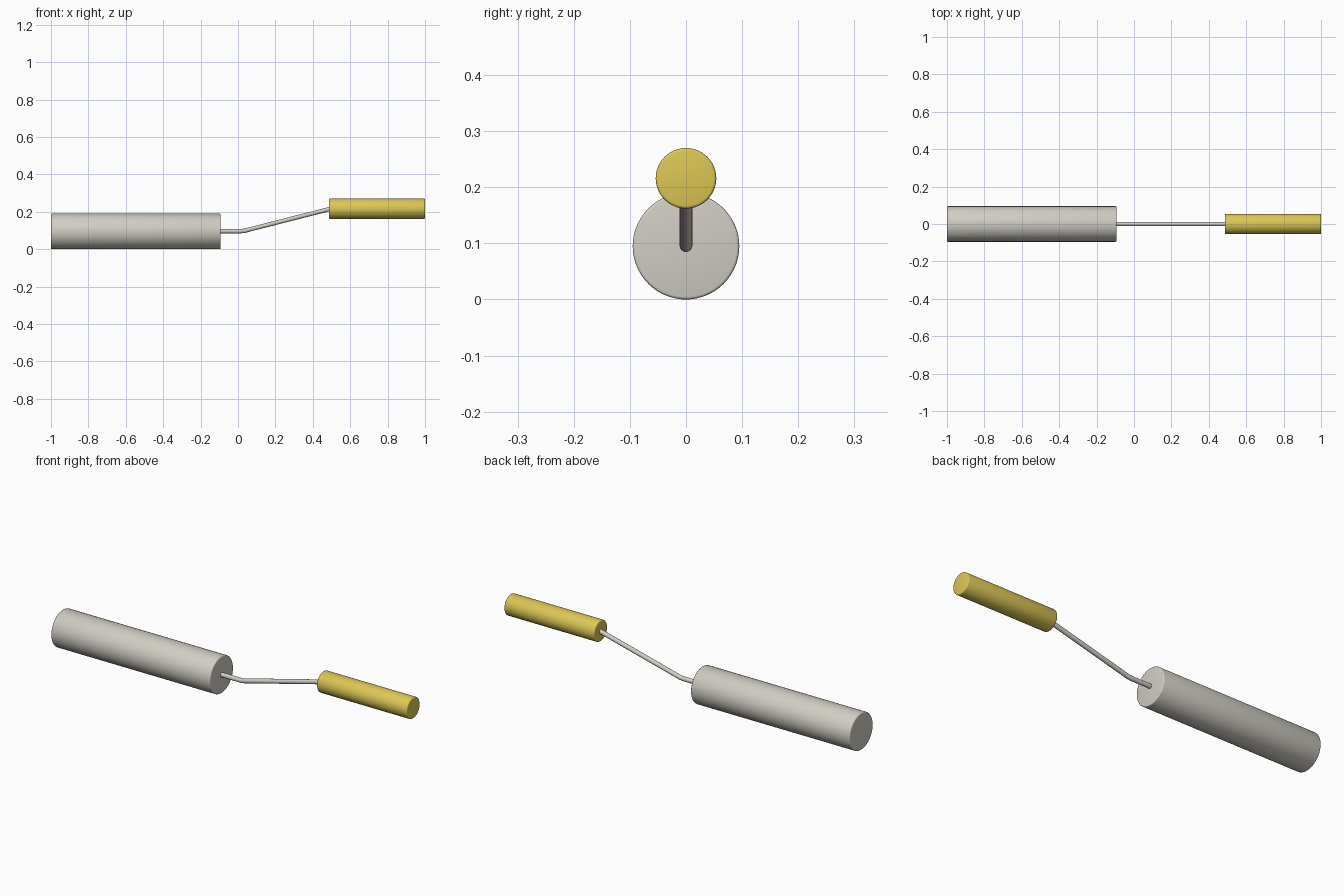
import bpy
import math

cube = bpy.data.objects.get("Cube")
if cube:
    bpy.data.objects.remove(cube, do_unlink=True)


def make_material(name, color):
    mat = bpy.data.materials.new(name)
    mat.use_nodes = True
    mat.diffuse_color = (*color, 1)
    mat.node_tree.nodes["Principled BSDF"].inputs["Base Color"].default_value = (*color, 1)
    return mat


def rounded_cylinder(name, x_start, x_end, z, radius, mat, edge=0.005):
    """Cylinder along x with softly rounded end rims."""
    bpy.ops.mesh.primitive_cylinder_add(
        vertices=64, radius=radius, depth=x_end - x_start,
        location=((x_start + x_end) / 2, 0, z), rotation=(0, math.pi / 2, 0))
    obj = bpy.context.object
    obj.name = name
    obj.data.materials.append(mat)
    bevel = obj.modifiers.new("rim", "BEVEL")
    bevel.width = edge
    bevel.segments = 3
    bevel.limit_method = "ANGLE"
    bpy.ops.object.modifier_apply(modifier=bevel.name)
    bpy.ops.object.shade_smooth_by_angle(angle=math.radians(35))
    return obj


def bent_rod(name, points, radius, mat):
    """Round rod following a polyline, closed at both ends."""
    curve = bpy.data.curves.new(name, "CURVE")
    curve.dimensions = "3D"
    curve.bevel_depth = radius
    curve.bevel_resolution = 6
    curve.use_fill_caps = True
    spline = curve.splines.new("POLY")
    spline.points.add(len(points) - 1)
    for point, (x, z) in zip(spline.points, points):
        point.co = (x, 0, z, 1)
    spline.use_smooth = True
    curve.materials.append(mat)
    obj = bpy.data.objects.new(name, curve)
    bpy.context.collection.objects.link(obj)
    return obj


grey = make_material("warm light grey", (0.63, 0.61, 0.55))
yellow = make_material("mustard yellow", (0.72, 0.57, 0.09))

# Large roller, slim handle and the rod joining them
rounded_cylinder("roller", -1.0, -0.093, 0.095, 0.095, grey)
rounded_cylinder("handle", 0.486, 1.0, 0.216, 0.054, yellow)
bent_rod("rod", [(-0.12, 0.096), (0.015, 0.096), (0.035, 0.0985), (0.5, 0.217)], 0.0115, grey)
